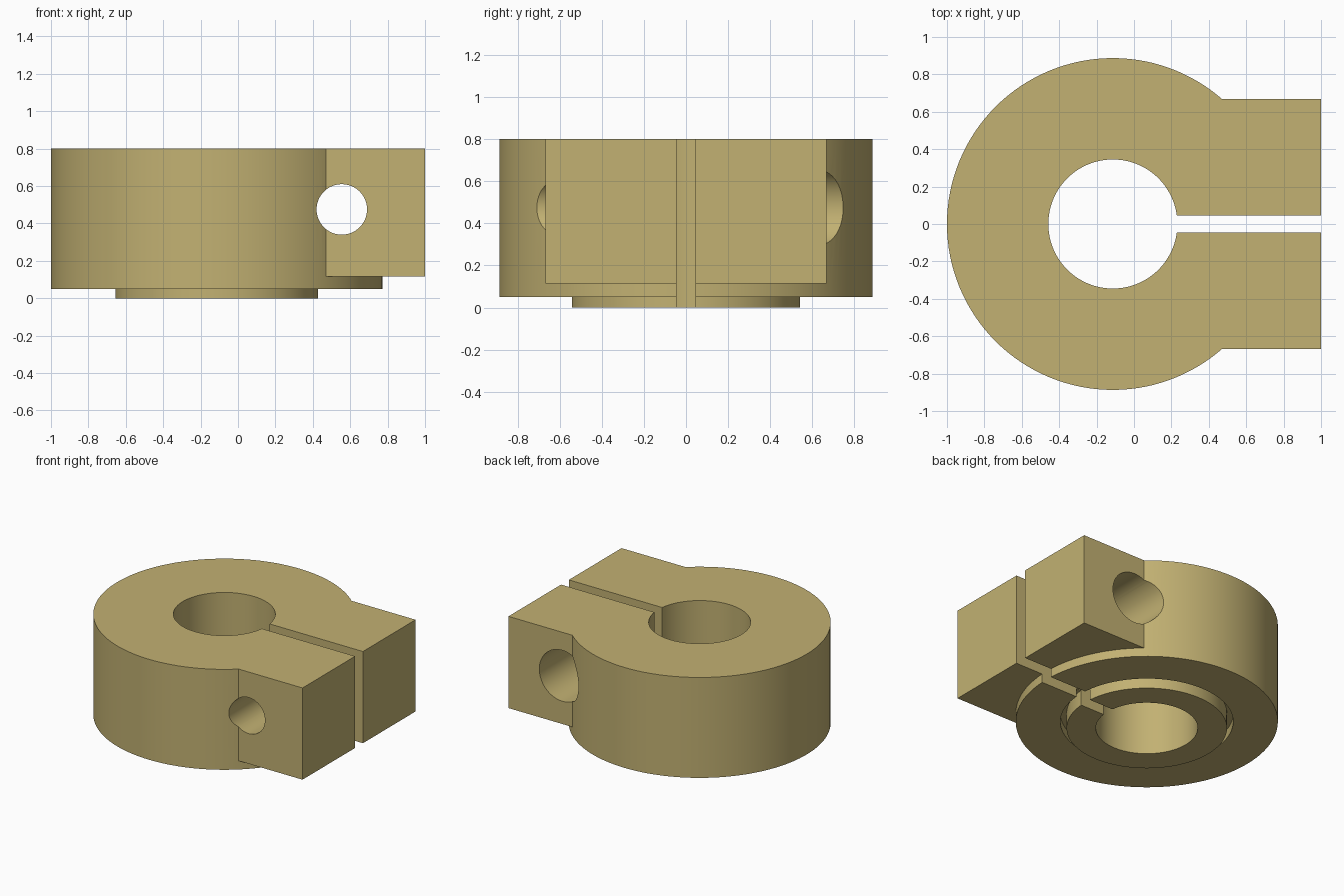
import bpy
import math

default = bpy.data.objects.get("Cube")
if default:
    bpy.data.objects.remove(default, do_unlink=True)

CX = -0.113          # axis of the ring
LUG_Y = 0.667        # half width of the clamp lugs
SLOT = 0.046         # half width of the clamping slot
TOP = 0.8
BOLT_X, BOLT_Z = 0.555, 0.475

# Single brass material
brass = bpy.data.materials.new("brass")
brass.use_nodes = True
colour = (0.54, 0.44, 0.17, 1)
brass.diffuse_color = colour
brass.node_tree.nodes["Principled BSDF"].inputs["Base Color"].default_value = colour


def finish(name):
    ob = bpy.context.object
    ob.name = name
    ob.data.materials.append(brass)
    return ob


def upright(name, radius, z0, z1, segments=128):
    bpy.ops.mesh.primitive_cylinder_add(
        vertices=segments, radius=radius, depth=z1 - z0,
        location=(CX, 0, (z0 + z1) / 2), rotation=(0, 0, math.pi / 2))
    return finish(name)


def crosswise(name, radius, y0, y1):
    bpy.ops.mesh.primitive_cylinder_add(
        vertices=64, radius=radius, depth=y1 - y0,
        location=(BOLT_X, (y0 + y1) / 2, BOLT_Z), rotation=(math.pi / 2, 0, 0))
    return finish(name)


def block(name, x0, x1, half_y, z0, z1):
    bpy.ops.mesh.primitive_cube_add(size=1, location=((x0 + x1) / 2, 0, (z0 + z1) / 2))
    ob = finish(name)
    ob.scale = (x1 - x0, 2 * half_y, z1 - z0)
    return ob


def combine(target, other, operation):
    other.hide_render = True
    mod = target.modifiers.new(operation.lower(), 'BOOLEAN')
    mod.operation = operation
    mod.solver = 'EXACT'
    mod.object = other
    bpy.context.view_layer.objects.active = target
    bpy.ops.object.modifier_apply(modifier=mod.name)
    bpy.data.objects.remove(other, do_unlink=True)


# Round body with a raised clamp lug
collar = upright("clamp_collar", 0.887, 0.05, TOP)
combine(collar, block("lug", 0.3, 1.0, LUG_Y, 0.115, TOP), 'UNION')

# Annular groove underneath, leaving a protruding boss
groove = upright("groove_cutter", 0.585, -0.1, 0.115)
combine(collar, groove, 'DIFFERENCE')
combine(collar, upright("boss", 0.543, 0.0, 0.3), 'UNION')

# Shaft bore, clamping slot, clearance hole and narrower tapped hole
for cutter in (upright("bore_cutter", 0.345, -0.2, 1.0),
               block("slot_cutter", CX, 1.2, SLOT, -0.2, 1.0),
               crosswise("clearance_cutter", 0.19, 0.0, 1.0),
               crosswise("tapped_cutter", 0.135, -1.0, 0.01)):
    combine(collar, cutter, 'DIFFERENCE')

# Smooth round walls, sharp machined edges
bpy.ops.object.select_all(action='DESELECT')
collar.select_set(True)
bpy.context.view_layer.objects.active = collar
bpy.ops.object.shade_smooth_by_angle(angle=math.radians(20))
